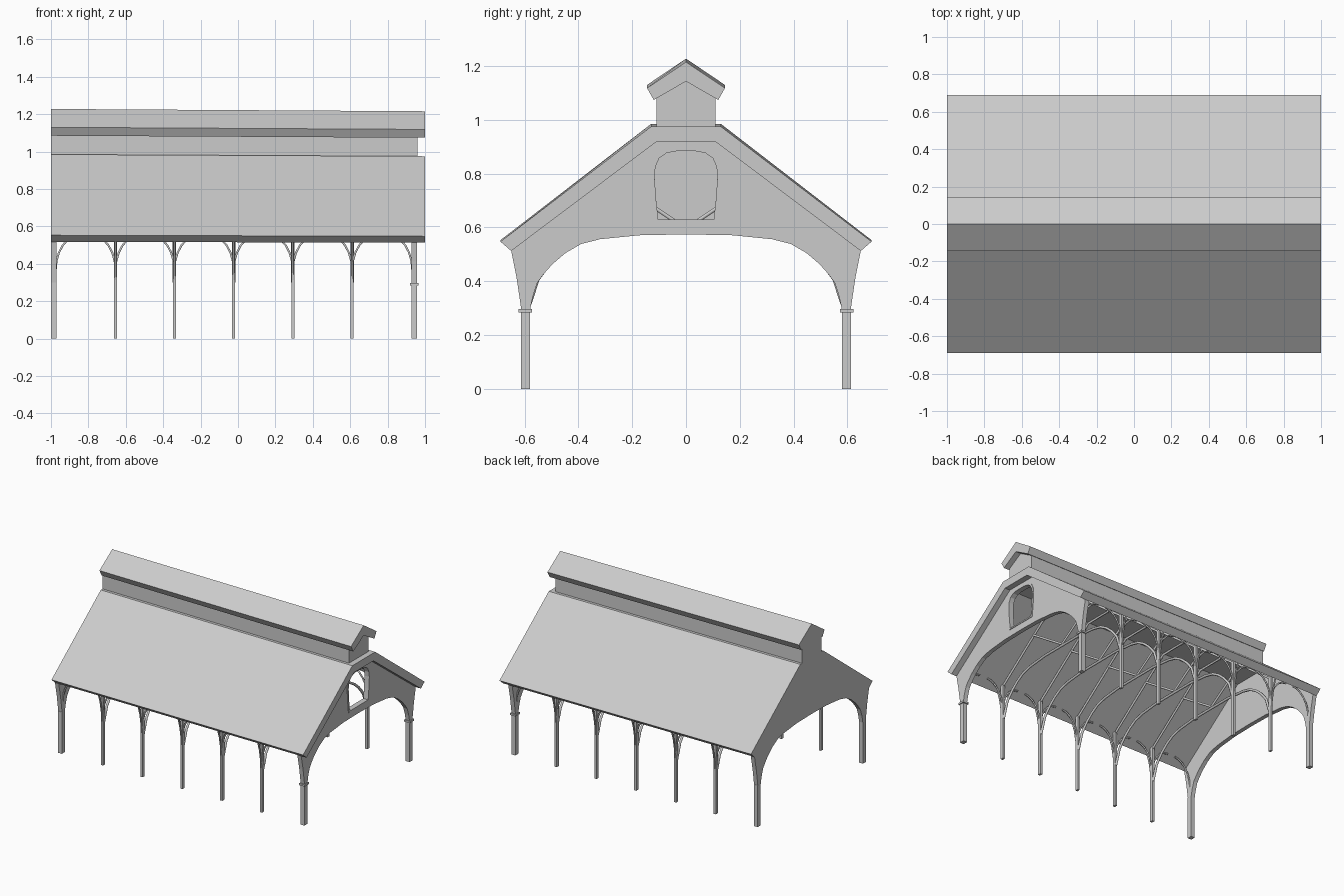
import bpy, bmesh
from math import sin, cos, pi

if "Cube" in bpy.data.objects:
    bpy.data.objects.remove(bpy.data.objects["Cube"])

POST_X = [-0.655, -0.34, -0.023, 0.293, 0.61]
END_L, END_R = (-1.0, -0.97), (0.927, 0.958)
POST_Y = 0.597


def both(half):
    """Complete a half profile with its mirror image."""
    return half + [(-y, z) for y, z in reversed(half) if y != 0]


def finish(name, bm):
    bmesh.ops.recalc_face_normals(bm, faces=bm.faces)
    me = bpy.data.meshes.new(name)
    bm.to_mesh(me)
    bm.free()
    ob = bpy.data.objects.new(name, me)
    bpy.context.collection.objects.link(ob)
    return ob


def place(x, y, z):
    """The building drops very slightly towards +x."""
    return (x, y, z * (1 - 0.005 * (x + 1)))


def prism(name, profile, x0, x1, hole=None):
    """Extrude a (y, z) profile along x; hole makes it a ring."""
    bm = bmesh.new()
    n = len(profile)
    rings = [[bm.verts.new(place(x, *p)) for p in pr]
             for pr in ([profile, hole] if hole else [profile]) for x in (x0, x1)]
    pairs = [(0, 1)]
    if hole:
        pairs = [(0, 1), (2, 3), (0, 2), (1, 3)]
    else:
        bm.faces.new(rings[0])
        bm.faces.new(rings[1])
    for a, b in pairs:
        for i in range(n):
            j = (i + 1) % n
            bm.faces.new((rings[a][i], rings[a][j], rings[b][j], rings[b][i]))
    return finish(name, bm)


def box(name, x0, x1, y0, y1, z0, z1):
    return prism(name, [(y0, z0), (y1, z0), (y1, z1), (y0, z1)], x0, x1)


def bars(name, paths, radius):
    """Slim bars swept along polylines, turned into one mesh."""
    cu = bpy.data.curves.new(name, 'CURVE')
    cu.dimensions = '3D'
    cu.bevel_depth = radius
    cu.bevel_resolution = 1
    cu.use_fill_caps = True
    for path in paths:
        sp = cu.splines.new('POLY')
        sp.points.add(len(path) - 1)
        for pt, co in zip(sp.points, path):
            pt.co = (*co, 1)
    ob = bpy.data.objects.new(name, cu)
    bpy.context.collection.objects.link(ob)
    bpy.ops.object.select_all(action='DESELECT')
    ob.select_set(True)
    bpy.context.view_layer.objects.active = ob
    bpy.ops.object.convert(target='MESH')
    return bpy.context.object


# Main roof and raised ridge lantern
prism("main_roof", both([(.11, .928), (.65, .518), (.69, .553), (.13, .985)]), -1, 1)
prism("lantern_walls", both([(.11, .98), (.11, 1.092), (0, 1.158)]), -1, 0.96)
prism("lantern_roof", both([(0, 1.155), (.12, 1.085), (.145, 1.13), (0, 1.228)]), -1, 1)

# Arched gable walls
arch = [(0, .58), (.17, .577), (.32, .562), (.39, .544), (.448, .51),
        (.497, .468), (.53, .43), (.553, .398), (.57, .345), (.58, .295)]
outer = [(.612, .295), (.63, .417), (.65, .518), (.11, .928)]
gable = both(arch + outer)
prism("left_gable", gable, *END_L)
right_gable = prism("right_gable", gable, *END_R)

# Arched window with frame in the right gable
win_half = [(.115, .627), (.124, .71), (.13, .80), (.126, .84), (.11, .875), (.08, .895), (.04, .902)]
opening = both(win_half)
inner = [(y * .9, .764 + (z - .764) * .93) for y, z in opening]
cutter = prism("window_cutter", opening, 0.9, 1.0)
cutter.hide_render = True
cutter.hide_viewport = True
cutter.display_type = 'WIRE'
mod = right_gable.modifiers.new("window", 'BOOLEAN')
mod.object = cutter
mod.operation = 'DIFFERENCE'
mod.solver = 'EXACT'
prism("window_frame", opening, END_R[0] - .003, END_R[1] + .004, inner)

# Corner posts and collars
for s in (-1, 1):
    y = s * POST_Y
    for side, (x0, x1) in (("left", END_L), ("right", END_R)):
        box(side + "_corner_post", x0, x1, y - .017, y + .017, 0, .3)
    box("post_collar", END_R[0] - .007, END_R[1] + .007, y - .025, y + .025, .287, .3)

# Slim side posts
for x in POST_X:
    for s in (-1, 1):
        y = s * POST_Y
        box("side_post", x - .008, x + .008, y - .012, y + .012, 0, .555)

# Curved brackets along the eaves
brackets = []
arc = [(.13 * (1 - cos(t)), .365 + .19 * sin(t)) for t in [i * pi / 12 for i in range(7)]]
for s in (-1, 1):
    for x in POST_X + [-.975, .932]:
        for d in (-1, 1):
            if (x < -.9 and d < 0) or (x > .9 and d > 0):
                continue
            brackets.append([(x + d * a, s * POST_Y, z) for a, z in arc])
    for x in POST_X:
        brackets.append([(x, s * y, z) for y, z in
                         [(.602, .3), (.612, .38), (.626, .46), (.645, .52)]])
bars("eave_brackets", brackets, .006)

# Arched ribs, rafters and struts of the trusses
ribs, rafters = [], []
rib = both([(.588, .3)] + [(y, z + .008) for y, z in reversed(arch[1:9])])
for x in POST_X:
    ribs.append([(x, y, z) for y, z in rib])
    rafters.append([(x, y, z) for y, z in both([(.6, .54), (.11, .918)])])
    for s in (-1, 1):
        rafters.append([(x, 0, .595), (x, s * .28, .785)])
bars("truss_arches", ribs, .009)
bars("truss_rafters", rafters, .008)
